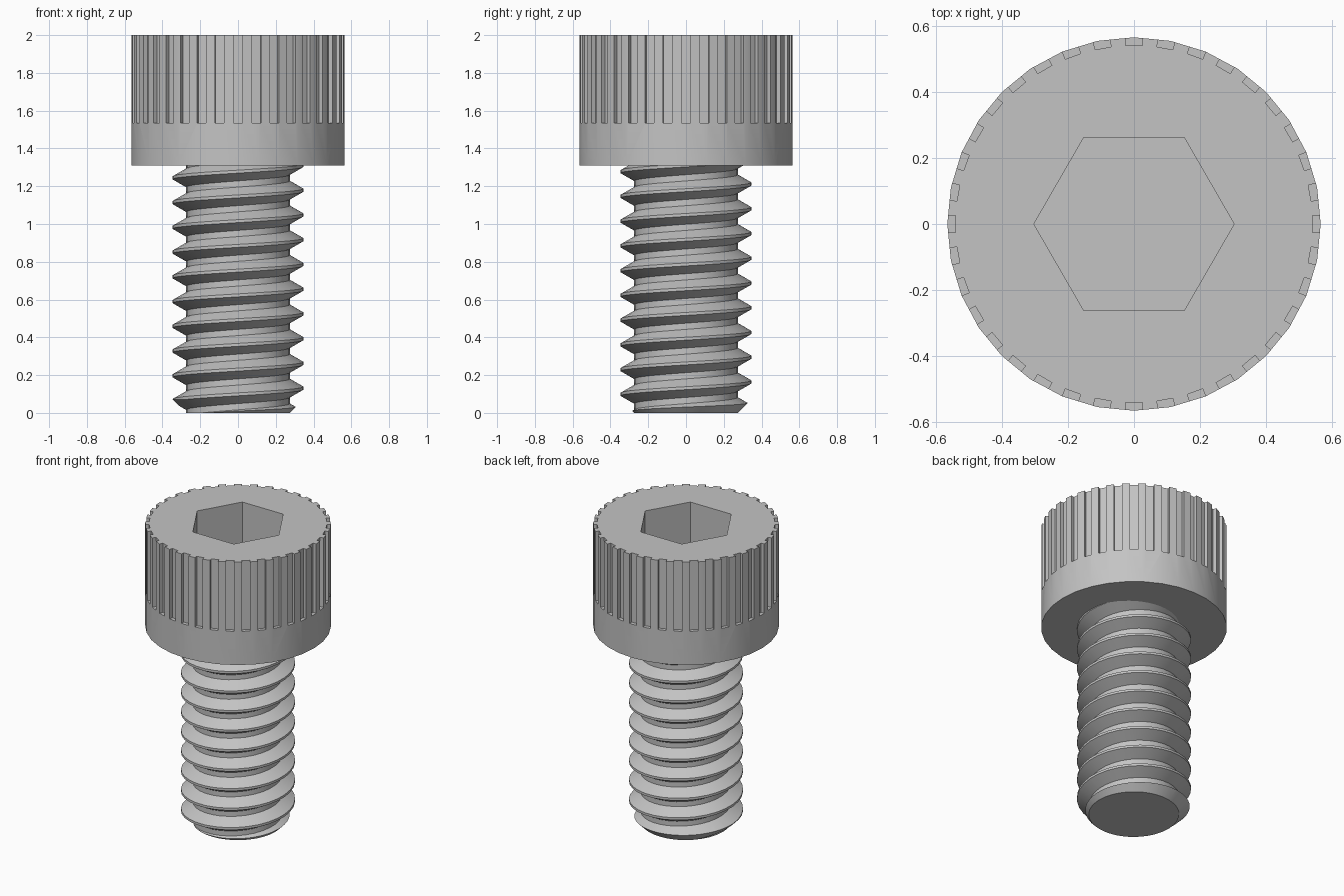
import bpy, bmesh
from math import cos, sin, tau, radians
from mathutils import Matrix

if "Cube" in bpy.data.objects:
    bpy.data.objects.remove(bpy.data.objects["Cube"])

HEAD_R, HEAD_Z, TOP = 0.565, 1.31, 2.0
CREST_R, ROOT_R, PITCH = 0.347, 0.274, 0.131
SEGS = 32

steel = bpy.data.materials.new("grey steel")
steel.use_nodes = True
grey = (0.55, 0.55, 0.55, 1)
steel.diffuse_color = grey
steel.node_tree.nodes["Principled BSDF"].inputs["Base Color"].default_value = grey


def make_object(name, bm):
    bmesh.ops.recalc_face_normals(bm, faces=bm.faces)
    mesh = bpy.data.meshes.new(name)
    bm.to_mesh(mesh)
    bm.free()
    mesh.materials.append(steel)
    obj = bpy.data.objects.new(name, mesh)
    bpy.context.collection.objects.link(obj)
    return obj


def add_prism(bm, sides, r_low, r_high, z0, z1):
    bmesh.ops.create_cone(bm, cap_ends=True, segments=sides, radius1=r_low, radius2=r_high,
                          depth=z1 - z0, matrix=Matrix.Translation((0, 0, (z0 + z1) / 2)))


def add_box(bm, size, centre, turn):
    place = Matrix.Rotation(turn, 4, "Z") @ Matrix.Translation(centre) @ Matrix.Diagonal((*size, 1))
    bmesh.ops.create_cube(bm, size=1, matrix=place)


def cut(obj, cutter, operation):
    cutter.hide_render = True
    mod = obj.modifiers.new("cut", "BOOLEAN")
    mod.operation, mod.object, mod.solver = operation, cutter, "EXACT"
    bpy.ops.object.select_all(action="DESELECT")
    obj.select_set(True)
    bpy.context.view_layer.objects.active = obj
    bpy.ops.object.modifier_apply(modifier=mod.name)
    bpy.data.objects.remove(cutter)
    bpy.ops.object.shade_smooth_by_angle(angle=radians(25))


# Cylindrical head
bm = bmesh.new()
add_prism(bm, SEGS, HEAD_R, HEAD_R, HEAD_Z, TOP)
# Start the polygon with a corner on the x axis
head = make_object("head", bm)

# Grip grooves and hexagonal socket
bm = bmesh.new()
for i in range(36):
    add_box(bm, (0.1, 0.05, 0.6), (0.59, 0, 1.835), i * tau / 36)
start = len(bm.verts)
add_prism(bm, 6, 0.303, 0.303, 1.66, 2.2)
bm.verts.ensure_lookup_table()
bmesh.ops.rotate(bm, verts=bm.verts[start:], matrix=Matrix.Rotation(radians(30), 3, "Z"))
cut(head, make_object("head_cutter", bm), "DIFFERENCE")

# Helical threaded shank: one profile swept upward, running into the head
profile = [(CREST_R, -0.06), (CREST_R, 0.06), (ROOT_R, 0.375), (ROOT_R, 0.625)]
TURNS = 13
bm = bmesh.new()


def column(step):
    angle = step * tau / SEGS
    base = step / SEGS - 2
    return [bm.verts.new((r * cos(angle), r * sin(angle), PITCH * (base + h)))
            for r, h in profile]


cols = [column(i) for i in range(SEGS * TURNS + 1)]
for i in range(SEGS * TURNS):
    a, b = cols[i], cols[i + 1]
    for j in range(3):
        bm.faces.new((a[j], b[j], b[j + 1], a[j + 1]))
    if i + SEGS < len(cols) - 1:
        bm.faces.new((a[3], b[3], cols[i + SEGS + 1][0], cols[i + SEGS][0]))

# Close both ends of the sweep
low = [c[0] for c in cols[:SEGS + 1]] + cols[0][:0:-1]
high = [c[3] for c in cols[-SEGS - 1:]] + cols[-1][2::-1]
high = [c[3] for c in cols[-SEGS - 1:]] + cols[-1][2::-1] + []
for ring, z in ((low, -0.5), (high, 1.6)):
    hub = bm.verts.new((0, 0, z))
    for a, b in zip(ring, ring[1:] + ring[:1]):
        bm.faces.new((a, b, hub))
shank = make_object("threaded_shank", bm)

# Trim the shank to a flat, chamfered tip
bm = bmesh.new()
add_prism(bm, 64, 0.275, 1.675, 0, 1.4)
cut(shank, make_object("tip_cutter", bm), "INTERSECT")
